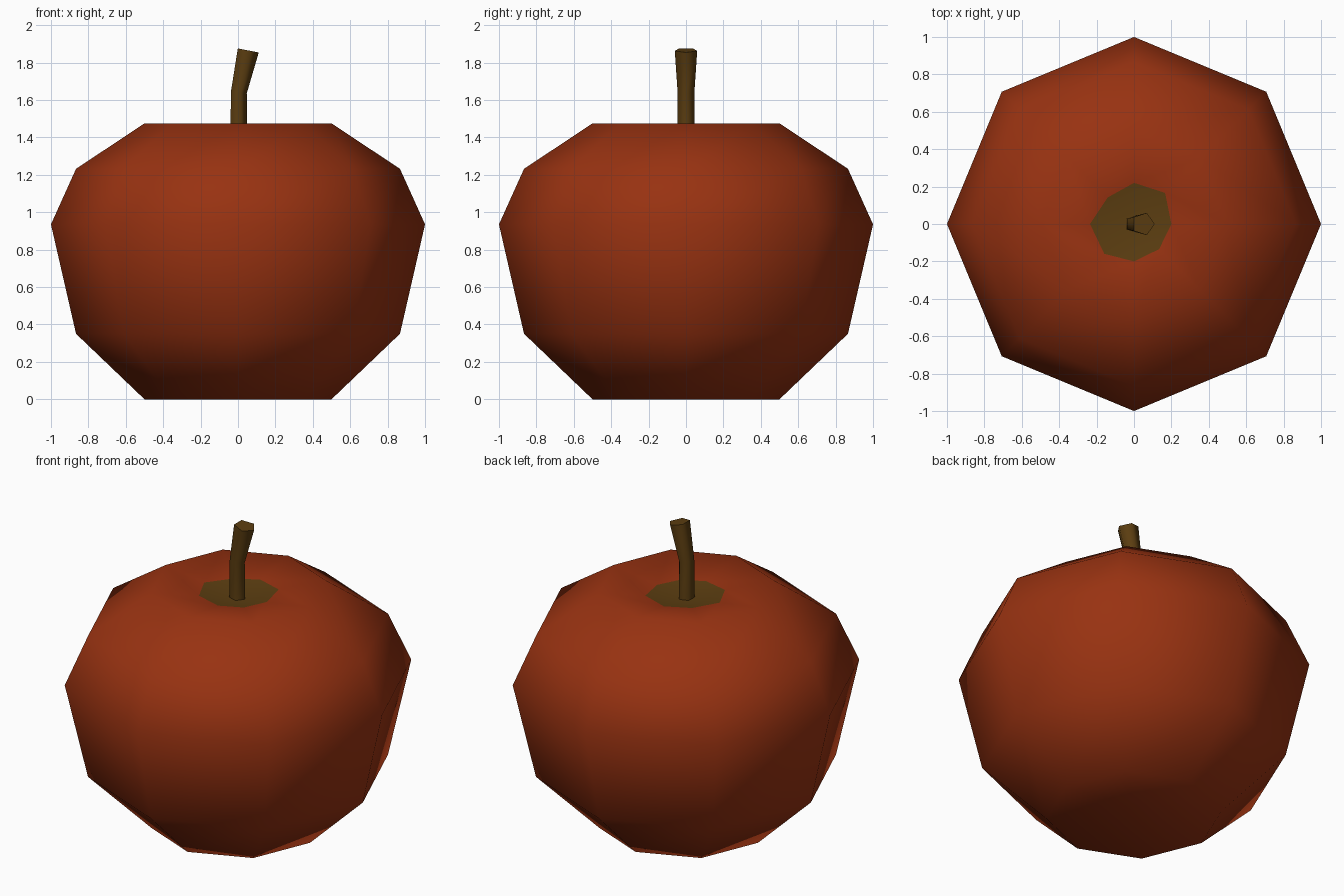
import bpy, bmesh, math
from mathutils import Vector, Matrix

if "Cube" in bpy.data.objects:
    bpy.data.objects.remove(bpy.data.objects["Cube"])


def material(name, rgb):
    m = bpy.data.materials.new(name)
    m.diffuse_color = (*rgb, 1)
    m.use_nodes = True
    m.node_tree.nodes["Principled BSDF"].inputs["Base Color"].default_value = m.diffuse_color
    return m


red = material("apple_red", (0.314, 0.032, 0.0056))
brown = material("stem_brown", (0.107, 0.048, 0.0055))


def finish(bm, name, mats):
    bmesh.ops.recalc_face_normals(bm, faces=bm.faces)
    me = bpy.data.meshes.new(name)
    bm.to_mesh(me)
    bm.free()
    for m in mats:
        me.materials.append(m)
    ob = bpy.data.objects.new(name, me)
    bpy.context.collection.objects.link(ob)
    return ob


def skin(bm, rings):
    """Join neighbouring vertex rings with quads; returns faces per band."""
    bands = []
    for a, b in zip(rings, rings[1:]):
        n = len(a)
        bands.append([bm.faces.new((a[i], a[(i + 1) % n], b[(i + 1) % n], b[i]))
                      for i in range(n)])
    return bands


def fan(bm, ring, point):
    tip = bm.verts.new(point)
    n = len(ring)
    return [bm.faces.new((ring[i], ring[(i + 1) % n], tip)) for i in range(n)]


# Fruit: eight-sided lathe with dimples at both poles
SIDES = 8
DIP = 1.40   # bottom of the top dimple
RIM = 1.475
profile = [(0.5, 0.0), (0.866, 0.35), (1.0, 0.935), (0.866, 1.232), (0.5, RIM)]
patch = [0.20, 0.235, 0.22, 0.20, 0.235, 0.225, 0.20, 0.19]  # uneven brown patch
bm = bmesh.new()


def corner(i, r, z):
    a = math.tau * i / SIDES
    return bm.verts.new((r * math.cos(a), r * math.sin(a), z))


rings = [[corner(i, r, z) for i in range(SIDES)] for r, z in profile]
rings.append([corner(i, r, DIP + (RIM - DIP) * r / 0.5) for i, r in enumerate(patch)])
skin(bm, rings)
fan(bm, rings[0], (0, 0, 0.06))
for f in fan(bm, rings[-1], (0, 0, DIP)):
    f.material_index = 1
for f in bm.faces:
    f.smooth = True
finish(bm, "fruit", [red, brown])

# Stem: bent five-sided stalk, flaring to a tilted flat end
bm = bmesh.new()
rings = []
for centre, r, tilt in [((0, 0, 1.39), 0.05, 0),
                        ((0, 0, 1.64), 0.047, 6),
                        ((0.049, 0, 1.866), 0.063, 11)]:
    rot = Matrix.Rotation(math.radians(tilt), 3, 'Y')
    ring = []
    for i in range(5):
        a = math.tau * i / 5
        p = rot @ Vector((r * math.cos(a), r * math.sin(a), 0))
        ring.append(bm.verts.new(p + Vector(centre)))
    rings.append(ring)
for band in skin(bm, rings):
    for f in band:
        f.smooth = True
for ring in (rings[0], rings[-1]):
    cap = bm.faces.new(ring)
    for e in cap.edges:
        e.smooth = False
finish(bm, "stem", [brown])
